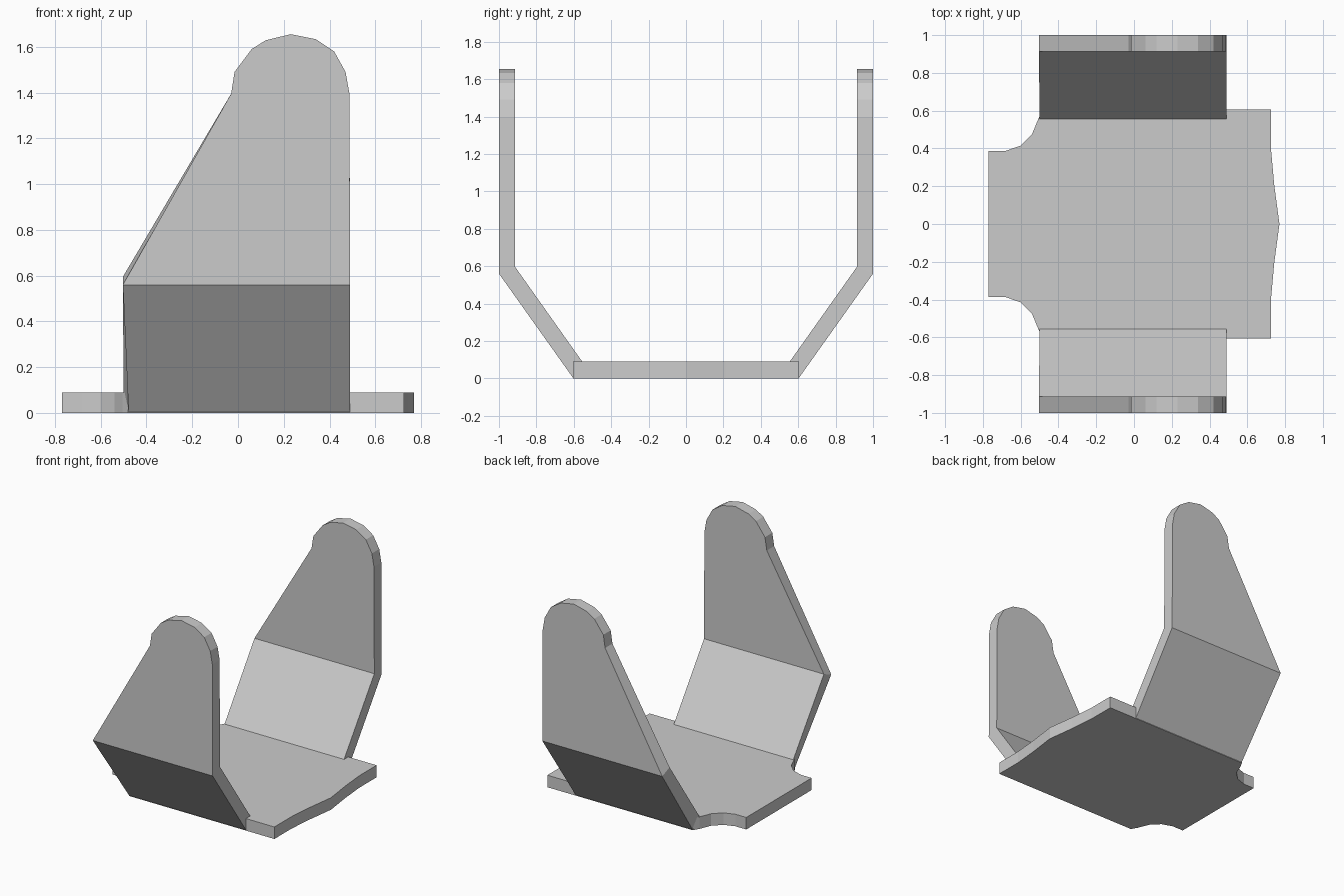
import bpy
import bmesh

cube = bpy.data.objects.get("Cube")
if cube:
    bpy.data.objects.remove(cube, do_unlink=True)

# Single plain grey
grey = bpy.data.materials.new("light_grey")
grey.use_nodes = True
colour = (0.6, 0.6, 0.6, 1)
grey.diffuse_color = colour
grey.node_tree.nodes["Principled BSDF"].inputs["Base Color"].default_value = colour


def finish(name, bm):
    bmesh.ops.recalc_face_normals(bm, faces=bm.faces)
    mesh = bpy.data.meshes.new(name)
    bm.to_mesh(mesh)
    bm.free()
    mesh.materials.append(grey)
    obj = bpy.data.objects.new(name, mesh)
    bpy.context.collection.objects.link(obj)
    return obj


def bridge(bm, ring_a, ring_b):
    for i in range(len(ring_a)):
        j = (i + 1) % len(ring_a)
        bm.faces.new((ring_a[i], ring_a[j], ring_b[j], ring_b[i]))


# Base plate: half outline mirrored across y, notched corners on the left end
# and a shallow point on the right end
THICK = 0.09
half = [(-0.77, 0.387), (-0.68, 0.387), (-0.6, 0.415), (-0.54, 0.475),
        (-0.505, 0.56), (-0.48, 0.605), (0.725, 0.605), (0.725, 0.4),
        (0.742, 0.21)]
outline = half + [(0.77, 0)] + [(x, -y) for x, y in reversed(half)]
bm = bmesh.new()
bottom = [bm.verts.new((x, y, 0)) for x, y in outline]
top = [bm.verts.new((x, y, THICK)) for x, y in outline]
bm.faces.new(bottom)
bm.faces.new(top)
bridge(bm, bottom, top)
finish("base_plate", bm)

# Rounded tip shared by both arms, as x and z
tip = [(-0.03, 1.395), (-0.015, 1.49), (0.06, 1.59), (0.12, 1.628),
       (0.23, 1.655), (0.34, 1.633), (0.42, 1.58), (0.47, 1.49),
       (0.487, 1.395)]


def arm_ring(bm, side, foot, knee, wall, foot_x):
    """Outline of one skin: sloped foot, bent knee, upright with round tip."""
    points = [(foot_x, *foot), (-0.503, *knee)]
    points += [(x, wall, z) for x, z in tip]
    points += [(0.49, *knee), (0.49, *foot)]
    return [bm.verts.new((x, side * y, z)) for x, y, z in points]


# Two bent arms facing each other
for name, side in (("front_arm", -1), ("back_arm", 1)):
    bm = bmesh.new()
    outer = arm_ring(bm, side, (0.602, 0), (1, 0.56), 1, -0.478)
    inner = arm_ring(bm, side, (0.555, THICK), (0.913, 0.595), 0.913, -0.5)
    bridge(bm, outer, inner)
    for ring in (outer, inner):
        bm.faces.new((ring[0], ring[1], ring[-2], ring[-1]))
        bm.faces.new(ring[1:-1])
    finish(name, bm)
